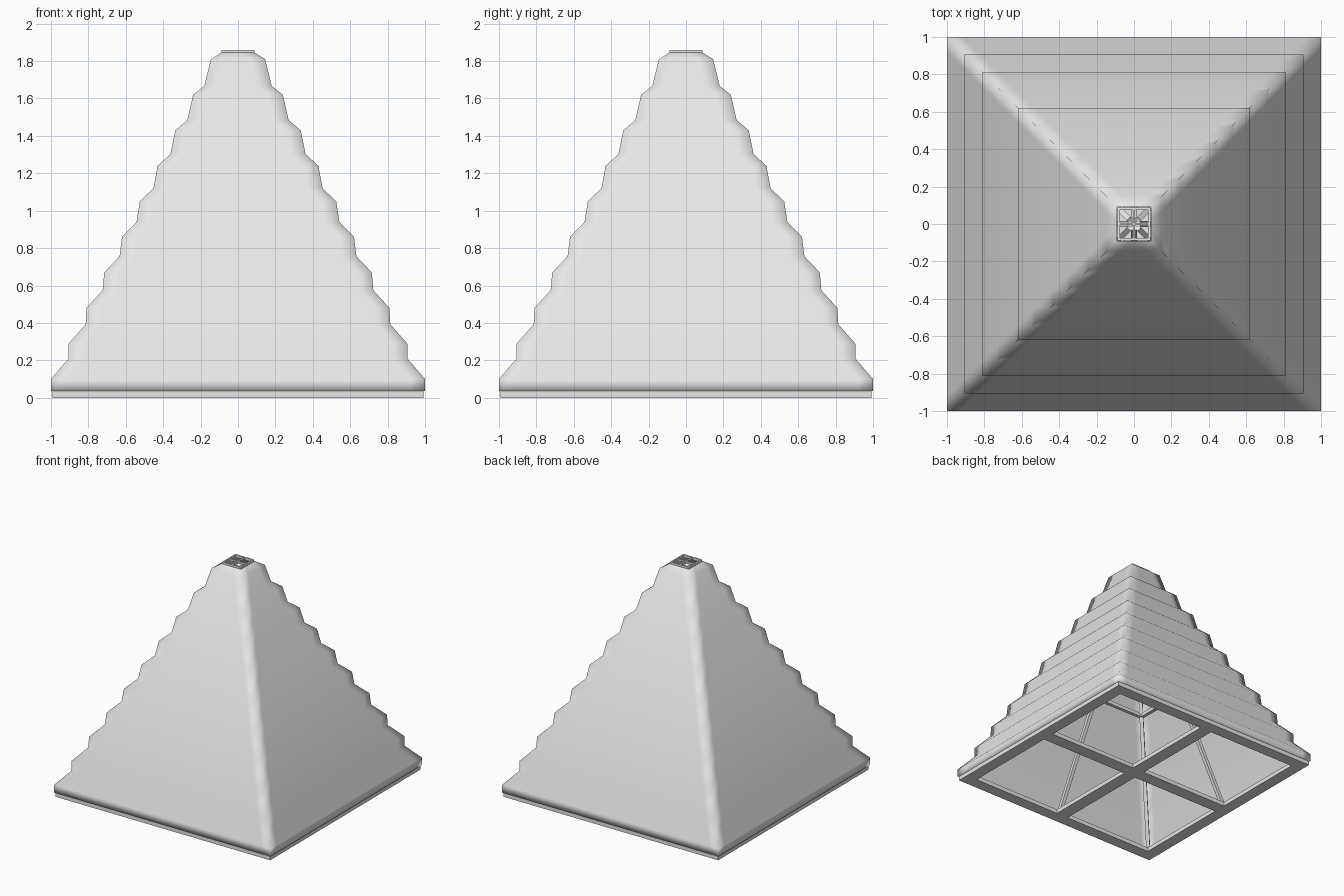
import bpy
import math
from mathutils import Vector

cube = bpy.data.objects.get("Cube")
if cube:
    bpy.data.objects.remove(cube)


def make_material(name, value):
    mat = bpy.data.materials.new(name)
    mat.use_nodes = True
    colour = (value, value, value, 1)
    mat.diffuse_color = colour
    mat.node_tree.nodes["Principled BSDF"].inputs["Base Color"].default_value = colour
    return mat


GREY = make_material("light grey", 0.8)


def add_mesh(name, verts, faces, smooth=False):
    mesh = bpy.data.meshes.new(name)
    mesh.from_pydata(verts, [], faces)
    mesh.materials.append(GREY)
    for poly in mesh.polygons:
        poly.use_smooth = smooth
    obj = bpy.data.objects.new(name, mesh)
    bpy.context.collection.objects.link(obj)
    return obj


def beam(name, start, end, width, depth):
    """Rectangular bar between two points, its width kept level."""
    start, end = Vector(start), Vector(end)
    along = (end - start).normalized()
    side = along.cross(Vector((0, 0, 1))).normalized()
    up = side.cross(along)
    verts = [p + side * (a * width / 2) + up * (b * depth / 2)
             for p in (start, end)
             for a, b in ((-1, -1), (1, -1), (1, 1), (-1, 1))]
    faces = [(i, (i + 1) % 4, (i + 1) % 4 + 4, i + 4) for i in range(4)]
    return add_mesh(name, verts, faces + [(3, 2, 1, 0), (4, 5, 6, 7)])


def square_ring(name, half, width, z, height):
    """Mitred flat square frame."""
    corners = ((-1, -1), (1, -1), (1, 1), (-1, 1))
    loops = [(half, z), (half, z + height), (half - width, z + height), (half - width, z)]
    verts = [(x * r, y * r, h) for r, h in loops for x, y in corners]
    faces = [(4 * k + i, 4 * k + (i + 1) % 4,
              4 * ((k + 1) % 4) + (i + 1) % 4, 4 * ((k + 1) % 4) + i)
             for k in range(4) for i in range(4)]
    return add_mesh(name, verts, faces)


# Stepped roof covering: overlapping courses with softened corner ridges
COURSES = 10
profile = [(0.99, 0.035), (1.0, 0.037)]
for i in range(COURSES):
    t = i / (COURSES - 1)
    outer = 1.0 - 0.095 * i
    z = 0.1 + 0.19 * i
    profile.append((outer, z))
    if i < COURSES - 1:
        profile.append((0.905 - 0.0906 * i, 0.21 + 0.182 * i))
profile.append((0.09, 1.845))

verts, faces = [], []
for half, z in profile:
    soft = half - min(0.08, half * 0.8)
    for q in range(4):
        c, s = round(math.cos(q * math.pi / 2)), round(math.sin(q * math.pi / 2))
        for x, y in ((half, -soft), (half, soft), (half, half)):
            verts.append((x * c - y * s, x * s + y * c, z))
for k in range(len(profile) - 1):
    for i in range(12):
        j = (i + 1) % 12
        faces.append((12 * k + i, 12 * k + j, 12 * k + 12 + j, 12 * k + 12 + i))
add_mesh("roof_covering", verts, faces, smooth=True)

# Base frame and cross beams
square_ring("base_frame", 0.992, 0.1, 0, 0.035)
beam("base_beam_across", (-0.9, 0, 0.0175), (0.9, 0, 0.0175), 0.11, 0.035)
beam("base_beam_along", (0, -0.9, 0.0175), (0, 0.9, 0.0175), 0.11, 0.035)

# Rafters under the hips and the middle of each slope
for x in (-1, 0, 1):
    for y in (-1, 0, 1):
        if x or y:
            beam("rafter", (x * 0.93, y * 0.93, 0.03), (x * 0.02, y * 0.02, 1.82), 0.03, 0.03)

# Collar ring at mid height and cap frame
square_ring("collar_ring", 0.5, 0.03, 0.9, 0.03)
square_ring("cap_frame", 0.087, 0.012, 1.84, 0.02)
beam("cap_bar_across", (-0.08, 0, 1.85), (0.08, 0, 1.85), 0.012, 0.016)
beam("cap_bar_along", (0, -0.08, 1.85), (0, 0.08, 1.85), 0.012, 0.016)
